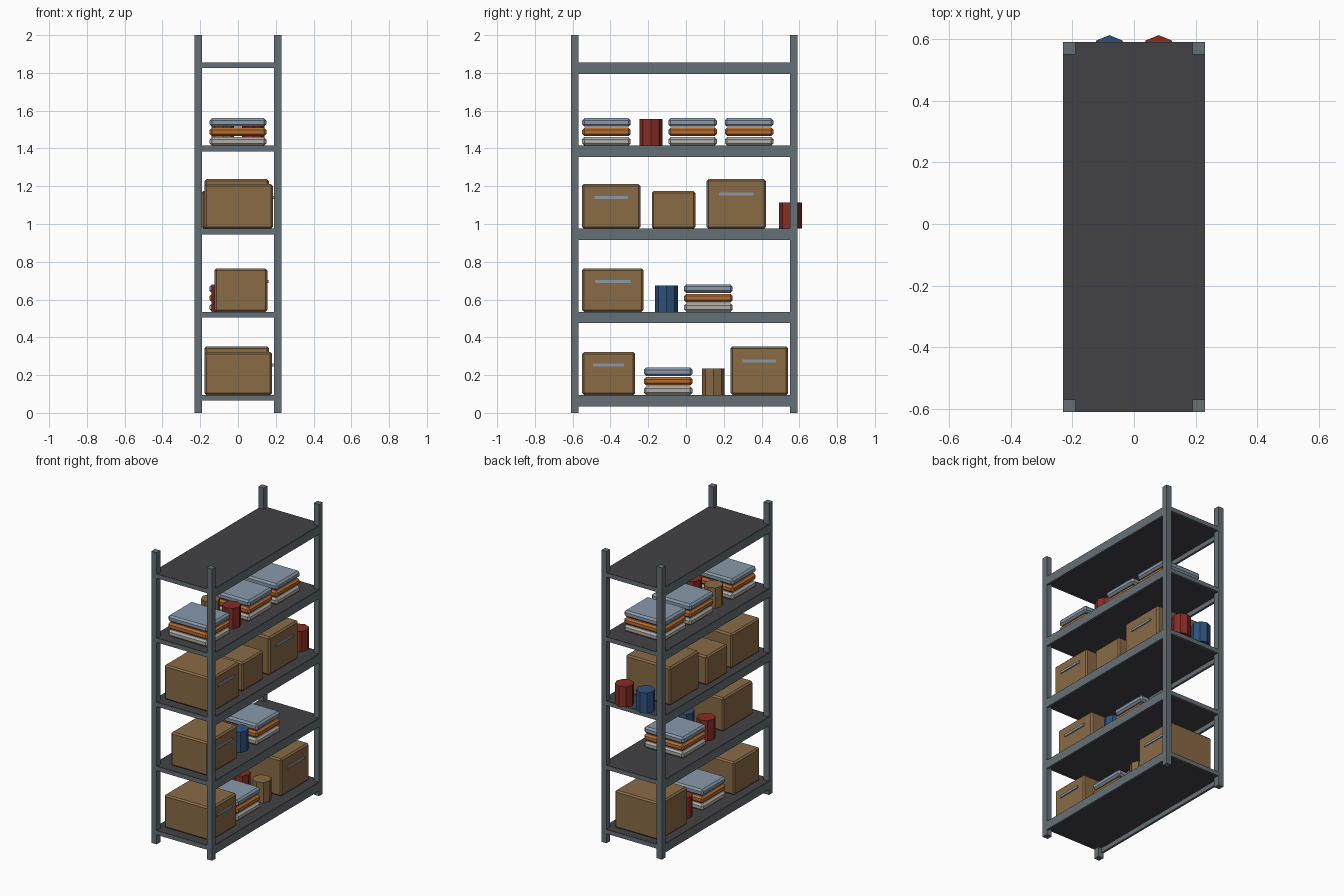
import bpy, bmesh, math
from mathutils import Matrix

if "Cube" in bpy.data.objects:
    bpy.data.objects.remove(bpy.data.objects["Cube"])


def mat(name, rgb):
    m = bpy.data.materials.new(name)
    m.diffuse_color = (*rgb, 1)
    m.use_nodes = True
    m.node_tree.nodes["Principled BSDF"].inputs["Base Color"].default_value = m.diffuse_color
    return m


STEEL = mat("steel_grey", (0.13, 0.16, 0.18))
DECK = mat("dark_deck", (0.055, 0.053, 0.06))
CARD = mat("cardboard_brown", (0.25, 0.145, 0.06))
RED = mat("red", (0.24, 0.026, 0.018))
BLUE = mat("blue", (0.028, 0.085, 0.21))
ORANGE = mat("orange", (0.47, 0.15, 0.03))
SLATE = mat("pale_blue_grey", (0.25, 0.32, 0.40))
PALE = mat("pale_grey", (0.43, 0.42, 0.38))


def finish(bm, name, material):
    me = bpy.data.meshes.new(name)
    bm.to_mesh(me)
    bm.free()
    me.materials.append(material)
    ob = bpy.data.objects.new(name, me)
    bpy.context.collection.objects.link(ob)
    return ob


def box(name, x, y, z, material, bevel=0):
    """Box from (min, max) ranges, optionally with chamfered edges."""
    bm = bmesh.new()
    bmesh.ops.create_cube(bm, size=1)
    for v in bm.verts:
        for i, r in enumerate((x, y, z)):
            v.co[i] = r[0] if v.co[i] < 0 else r[1]
    if bevel:
        bmesh.ops.bevel(bm, geom=bm.edges[:], offset=bevel, segments=1,
                        affect='EDGES', profile=0.5)
    return finish(bm, name, material)


def can(name, x, y, z, material):
    bm = bmesh.new()
    bmesh.ops.create_cone(bm, cap_ends=True, segments=8, radius1=0.06, radius2=0.06,
                          depth=0.14, matrix=Matrix.Translation((x, y, z + 0.07)))
    return finish(bm, name, material)


def carton(name, x, y, z, h, label=True):
    box(name, x, y, (z, z + h), CARD, 0.01)
    if label:
        # strip handle on the picking side
        c, w = (y[0] + y[1]) / 2, (y[1] - y[0]) * 0.29
        lz = z + h * 0.70
        box(name + "_label", (x[1] - 0.002, x[1] + 0.007), (c - w, c + w),
            (lz - 0.008, lz + 0.008), SLATE)


def stack(name, y0, z):
    for i, m in enumerate((PALE, ORANGE, SLATE)):
        zb = z + 0.05 * i
        box(f"{name}_layer_{i + 1}", (-0.15, 0.15), (y0, y0 + 0.257),
            (zb, zb + 0.045), m, 0.012)


def can_pair(name, y, z, left, right):
    can(name + "_left", -0.08, y, z, left)
    can(name + "_right", 0.08, y, z, right)


Y0, Y1 = -0.61, 0.59
LEVELS = [0.095 + 0.44 * i for i in range(5)]

# corner posts
for sx in (-1, 1):
    for yc in (Y0 + 0.02, Y1 - 0.02):
        box("corner_post", (sx * 0.21 - 0.02, sx * 0.21 + 0.02),
            (yc - 0.02, yc + 0.02), (0, 2), STEEL)

# shelves: deck, long side beams, short end beams
for z in LEVELS:
    box("shelf_deck", (-0.2285, 0.2285), (Y0 + 0.0015, Y1 - 0.0015), (z - 0.028, z), DECK)
    for sx in (-1, 1):
        xs = sorted((sx * 0.215, sx * 0.23))
        box("side_beam", xs, (Y0 + 0.02, Y1 - 0.02), (z - 0.06, z - 0.002), STEEL)
    box("front_end_beam", (-0.2, 0.2), (Y0, Y0 + 0.01), (z - 0.03, z - 0.002), STEEL)
    box("back_end_beam", (-0.2, 0.2), (Y1 - 0.01, Y1), (z - 0.03, z - 0.002), STEEL)

a, b, c, d, _ = LEVELS

# bottom shelf
carton("carton_a", (-0.177, 0.18), (-0.55, -0.27), a, 0.227)
stack("stack_a", -0.223, a)
can_pair("can_a", 0.145, a, RED, CARD)
carton("carton_b", (-0.178, 0.163), (0.236, 0.54), a, 0.257)

# second shelf
carton("carton_c", (-0.125, 0.155), (-0.55, -0.225), b, 0.23)
can_pair("can_b", -0.103, b, RED, BLUE)
stack("stack_b", -0.01, b)

# third shelf
carton("carton_d", (-0.177, 0.184), (-0.55, -0.242), c, 0.237)
carton("carton_e", (-0.193, 0.163), (-0.181, 0.049), c, 0.2, label=False)
carton("carton_f", (-0.177, 0.163), (0.109, 0.424), c, 0.262)
can_pair("can_c", 0.553, c, BLUE, RED)

# fourth shelf
stack("stack_c", -0.55, d)
can_pair("can_d", -0.185, d, CARD, RED)
stack("stack_d", -0.093, d)
stack("stack_e", 0.206, d)
